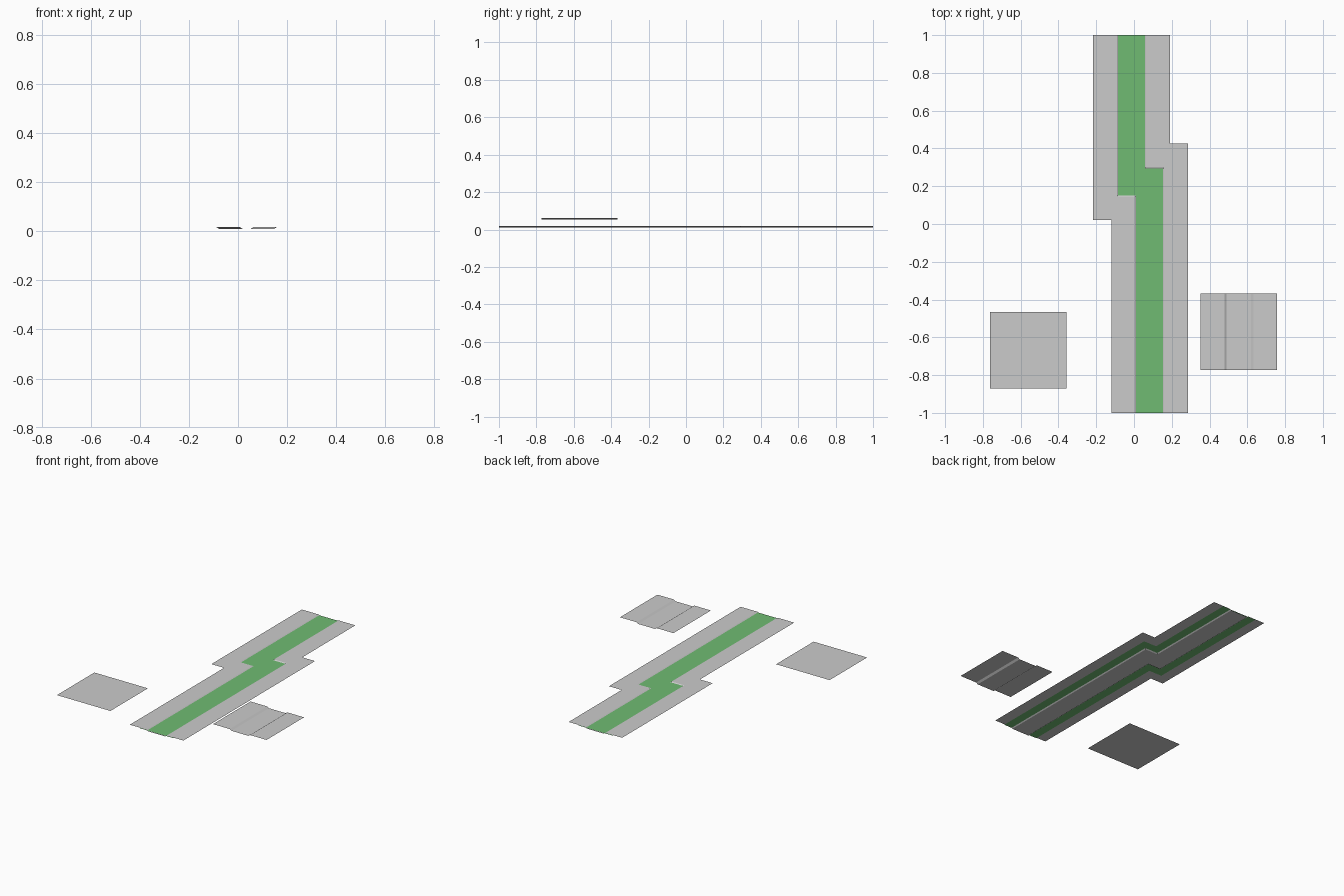
import bpy

if "Cube" in bpy.data.objects:
    bpy.data.objects.remove(bpy.data.objects["Cube"])

# Channel cross-section: (offset from centre line, height above bed)
BANK = 0.0087
CHANNEL = [(-0.203, BANK), (-0.077, BANK), (-0.064, 0), (0.064, 0), (0.077, BANK), (0.203, BANK)]


def sweep(name, path, profile, z):
    """Sweep an open profile along a path of mitred right-angle turns."""
    verts, faces = [], []
    n = len(profile)
    for i, (x, y) in enumerate(path):
        inner = 0 < i < len(path) - 1
        for d, h in profile:
            verts.append((x + d, y + d if inner else y, z + h))
    for i in range(len(path) - 1):
        for j in range(n - 1):
            a = i * n + j
            faces.append((a, a + 1, a + n + 1, a + n))
    mesh = bpy.data.meshes.new(name)
    mesh.from_pydata(verts, [], faces)
    mesh.update()
    obj = bpy.data.objects.new(name, mesh)
    bpy.context.collection.objects.link(obj)
    return obj


# Stepped channel with banks
path = [(0.083, -1), (0.083, 0.223), (-0.013, 0.223), (-0.013, 1)]
sweep("channel_banks", path, CHANNEL, 0.0095)

# Green liquid sheet, tucked under both banks
liquid = sweep("liquid_surface", path, [(-0.13, 0), (0.13, 0)], 0.0143)
green = bpy.data.materials.new("green_liquid")
green.diffuse_color = (0.16, 0.50, 0.17, 1)
green.use_nodes = True
green.node_tree.nodes["Principled BSDF"].inputs["Base Color"].default_value = green.diffuse_color
liquid.data.materials.append(green)

# Loose straight channel tile
sweep("channel_tile", [(0.555, -0.773), (0.555, -0.367)], CHANNEL, 0.053)

# Loose flat ground tile
sweep("flat_tile", [(-0.56, -0.872), (-0.56, -0.466)], [(-0.203, 0), (0.203, 0)], 0)
